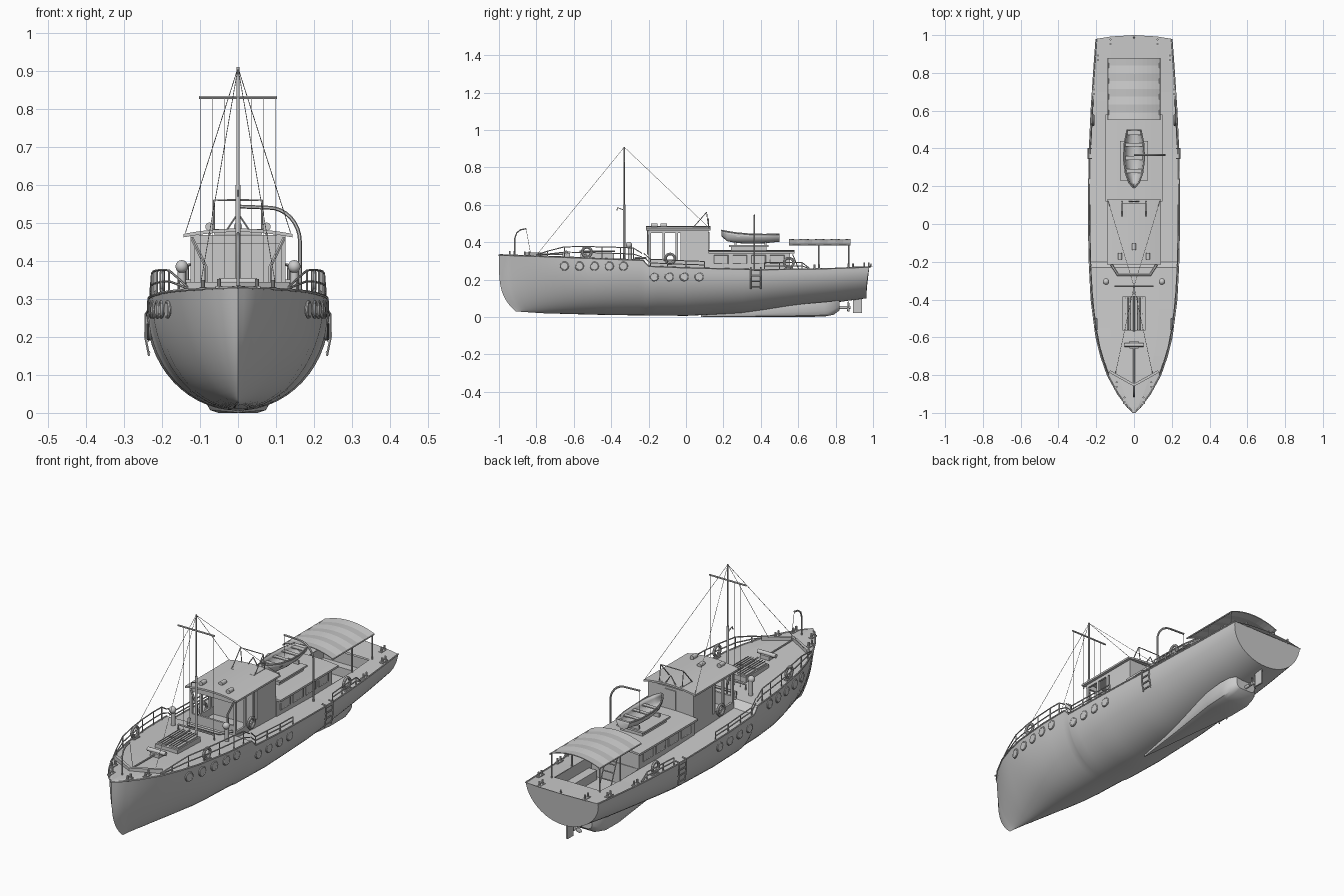
import bpy, bmesh, math
from math import sin, cos, pi
from mathutils import Vector

if "Cube" in bpy.data.objects:
    bpy.data.objects.remove(bpy.data.objects["Cube"])

mat = bpy.data.materials.new("plain grey")
mat.diffuse_color = (0.6, 0.6, 0.6, 1)
mat.use_nodes = True
mat.node_tree.nodes["Principled BSDF"].inputs["Base Color"].default_value = mat.diffuse_color

def finish(ob, smooth=False):
    ob.data.materials.clear()
    ob.data.materials.append(mat)
    if smooth:
        bpy.ops.object.select_all(action='DESELECT')
        ob.select_set(True)
        bpy.context.view_layer.objects.active = ob
        bpy.ops.object.shade_smooth_by_angle(angle=math.radians(35))
    return ob

def mesh(name, verts, faces, smooth=False):
    me = bpy.data.meshes.new(name)
    me.from_pydata(verts, [], faces)
    bm = bmesh.new(); bm.from_mesh(me)
    bmesh.ops.remove_doubles(bm, verts=bm.verts, dist=1e-5)
    bmesh.ops.dissolve_degenerate(bm, edges=bm.edges, dist=1e-5)
    bmesh.ops.recalc_face_normals(bm, faces=bm.faces)
    bm.to_mesh(me); bm.free()
    ob = bpy.data.objects.new(name, me)
    bpy.context.collection.objects.link(ob)
    return finish(ob, smooth)

BOX = [(0, 1, 3, 2), (4, 6, 7, 5), (0, 4, 5, 1), (2, 3, 7, 6), (0, 2, 6, 4), (1, 5, 7, 3)]
def boxes(name, items):
    v, f = [], []
    for x0, x1, y0, y1, z0, z1 in items:
        n = len(v)
        v += [(x, y, z) for x in (x0, x1) for y in (y0, y1) for z in (z0, z1)]
        f += [tuple(i + n for i in q) for q in BOX]
    return mesh(name, v, f)

def tubes(name, paths, r):
    cu = bpy.data.curves.new(name, 'CURVE')
    cu.dimensions = '3D'; cu.bevel_depth = r; cu.bevel_resolution = 1; cu.use_fill_caps = True
    for p in paths:
        s = cu.splines.new('POLY'); s.points.add(len(p) - 1)
        for q, c in zip(s.points, p):
            q.co = (*c, 1)
    tmp = bpy.data.objects.new(name + "_curve", cu)
    bpy.context.collection.objects.link(tmp)
    me = bpy.data.meshes.new_from_object(tmp.evaluated_get(bpy.context.evaluated_depsgraph_get()))
    bpy.data.objects.remove(tmp)
    ob = bpy.data.objects.new(name, me)
    bpy.context.collection.objects.link(ob)
    return finish(ob, True)

def both(paths):
    return paths + [[(-x, y, z) for x, y, z in p] for p in paths]
def both_boxes(items):
    return items + [(-b[1], -b[0], *b[2:]) for b in items]
def ring(name, c, R, r, rot=(0, pi / 2, 0)):
    bpy.ops.mesh.primitive_torus_add(location=c, rotation=rot, major_radius=R, minor_radius=r,
                                     major_segments=20, minor_segments=8)
    ob = bpy.context.object; ob.name = name
    return finish(ob, True)
def cyl(name, c, r, h, rot=(0, 0, 0), n=14):
    bpy.ops.mesh.primitive_cylinder_add(location=c, rotation=rot, radius=r, depth=h, vertices=n)
    ob = bpy.context.object; ob.name = name
    return finish(ob, True)
def interp(tab, y):
    for (a, p), (b, q) in zip(tab, tab[1:]):
        if y <= b:
            return p + (q - p) * max(0, (y - a) / (b - a))
    return tab[-1][1]

# hull lines
WID = [(-1, 0), (-.97, .033), (-.9, .085), (-.8, .14), (-.7, .175), (-.6, .2), (-.4, .226), (-.2, .236),
       (0, .24), (.2, .239), (.4, .235), (.6, .226), (.8, .213), (1, .2)]
BOT = [(-1, .03), (-.8, .02), (-.4, .01), (0, .006), (.3, .02), (.6, .055), (1, .1)]
TOP = [(-1, .33), (-.7, .32), (-.4, .308), (-.23, .302), (-.2, .27), (0, .262), (.4, .252), (.7, .256), (1, .266)]
W = lambda y: interp(WID, y)
Z = lambda y: interp(TOP, y)
ST = sorted([-1 + .05 * i for i in range(41)] + [-.985, -.97, -.93, -.23, -.21, .56, .86, .98])
NV = 14
def hull_point(y, side, k):
    t = k / NV * pi / 2
    h, b = 1 - cos(t), max(0, (-.5 - y) / .5)
    f = (1 - b) * sin(t) + b * h ** .65
    yy = y + .09 * (1 - h) ** 4 * b ** 2
    if y > .8:
        yy -= (y - .8) / .2 * (.035 * (1 - h) + .02 * f * f)
    return (side * W(y) * f, yy, interp(BOT, y) + (Z(y) - interp(BOT, y)) * h)
sec = [(s, k) for s, k in [(-1, k) for k in range(NV, 0, -1)] + [(1, k) for k in range(NV + 1)]]
v = [hull_point(y, s, k) for y in ST for s, k in sec]
n = len(sec)
f = [(i * n + j, i * n + j + 1, (i + 1) * n + j + 1, (i + 1) * n + j) for i in range(len(ST) - 1) for j in range(n - 1)]
f.append(tuple(range((len(ST) - 1) * n, len(ST) * n)))
mesh("hull", v, f, True)

# deck with open cockpit well
v, f = [], []
for y in ST:
    c = min(.13, W(y) * .6)
    for x in (-W(y), -c, 0, c, W(y)):
        q = x / max(W(y), 1e-4)
        v.append((x, y - (max(0, y - .8) / .2 * .02 * q * q), Z(y) + .006 * (1 - q * q)))
for i in range(len(ST) - 1):
    for j in range(4):
        if not (j in (1, 2) and .555 < ST[i] < .855):
            f.append((i * 5 + j, i * 5 + j + 1, i * 5 + j + 6, i * 5 + j + 5))
mesh("deck", v, f)
mesh("cockpit_well", [(x, y, z) for x in (-.13, .13) for y in (.56, .86) for z in (.16, .26)],
     [BOX[0], BOX[1], BOX[2], BOX[3], BOX[4]])
boxes("cockpit_benches", both_boxes([(.085, .13, .58, .86, .16, .205)]) + [(-.085, .085, .82, .86, .16, .205)])
# gunwale strip
tubes("gunwale", both([[hull_point(y, 1, NV) for y in ST]]), .004)
# bow breakwater
mesh("breakwater", [(x, y, z) for x, y in ((-.135, -.785), (0, -.86), (.135, -.785), (.125, -.775), (0, -.845), (-.125, -.775))
     for z in (.322, .345)], [(0, 2, 3, 1), (2, 4, 5, 3), (6, 8, 9, 7), (8, 10, 11, 9), (1, 3, 9, 11), (3, 5, 7, 9)])

# stern fairing under the hull, shaft, propeller and rudder
KEEL = [(.08, .002, 0, .01), (.35, .04, 0, .035), (.63, .085, 0, .07), (.74, .088, .002, .08), (.79, .078, .012, .085), (.82, .055, .035, .09)]
v = [(w * a, y, z0 + (z1 - z0) * b) for y, w, z0, z1 in KEEL
     for a, b in ((-1, 1), (-1, .4), (-.85, .1), (-.6, 0), (.6, 0), (.85, .1), (1, .4), (1, 1))]
f = [(i * 8 + j, i * 8 + (j + 1) % 8, i * 8 + 8 + (j + 1) % 8, i * 8 + 8 + j) for i in range(5) for j in range(8)]
mesh("stern_fairing", v, f + [tuple(range(8)), tuple(range(40, 48))], True)
cyl("propeller_shaft", (0, .84, .05), .008, .08, (pi / 2, 0, 0))
for k in range(3):
    bpy.ops.mesh.primitive_uv_sphere_add(segments=10, ring_count=6, radius=1)
    ob = bpy.context.object; ob.name = "propeller_blade"
    a = k * 2 * pi / 3
    ob.scale = (.011, .003, .016); ob.rotation_euler = (0, a, .5)
    ob.location = (.017 * sin(a), .868, .05 + .017 * cos(a)); finish(ob, True)
boxes("rudder", [(-.004, .004, .892, .94, .022, .1), (-.005, .005, .905, .915, .08, .12)])

# wheelhouse
def roof(name, hw, y0, y1, z, rise, th, n=10, wave=0, ny=1):
    v, f = [], []
    for j in range(ny + 1):
        y = y0 + (y1 - y0) * j / ny
        for i in range(n + 1):
            a = 2 * i / n - 1
            h = z + rise * (1 - a * a) + wave * cos(j * pi)
            v += [(hw * a, y, h), (hw * a, y, h + th)]
    m = 2 * n + 2
    for j in range(ny):
        for i in range(n):
            p = j * m + 2 * i
            f += [(p, p + 2, p + m + 2, p + m), (p + 1, p + 3, p + m + 3, p + m + 1)]
        f += [(j * m + e, j * m + e + 1, j * m + m + e + 1, j * m + m + e) for e in (0, 2 * n)]
    for b in (0, ny * m):
        f += [(b + 2 * i, b + 2 * i + 1, b + 2 * i + 3, b + 2 * i + 2) for i in range(n)]
    return mesh(name, v, f)
roof("wheelhouse_roof", .143, -.215, .13, .462, .014, .009)
boxes("wheelhouse_walls", both_boxes([(.115, .125, -.2, -.03, .25, .305), (.115, .125, -.2, -.03, .45, .466)]
      + [(.115, .125, y, y + .012, .3, .455) for y in (-.2, -.125, -.055)])
      + [(-.125, .125, -.2, -.19, .25, .335), (-.125, .125, -.2, -.19, .445, .468), (-.125, .125, -.03, .12, .25, .466)])
tubes("windscreen_braces", both([[(.122, -.203, .462), (.085, -.203, .385), (.085, -.203, .335)]]), .005)
tubes("front_coaming", [[(-.12, -.215, .315), (-.085, -.27, .315), (.085, -.27, .315), (.12, -.215, .315)]], .007)
boxes("rear_door", [(-.03, .03, .12, .125, .36, .455)])
for x, y in ((-.075, -.17), (.075, -.17), (0, -.12)):
    cyl("roof_lamp", (x, y, .49), .011, .035, (pi / 2, 0, 0))
    cyl("lamp_foot", (x, y, .48), .004, .02)
tubes("roof_hatch_frame", both([[(.063, .035, .48), (.063, .12, .48), (.063, .11, .56), (0, .11, .56)],
      [(.063, .11, .56), (.063, .04, .48)], [(0, .12, .525), (.03, .12, .48)]]), .0025)
boxes("roof_hatch", [(-.063, .063, .035, .12, .47, .484)])

# aft cabin
boxes("cabin_walls", [(-.13, .13, .12, .555, .245, .342)])
roof("cabin_roof", .15, .12, .58, .339, .008, .01)
win = [(y, y + .075) for y in (.15, .25, .35, .45)]
for a, b in win:
    tubes("cabin_window_frame", both([[(.131, a, .285), (.131, b, .285), (.131, b, .33), (.131, a, .33), (.131, a, .285)]]), .003)
boxes("cabin_windows", both_boxes([(.129, .132, a, b, .285, .33) for a, b in win]))
boxes("cabin_skylight", [(-.06, .06, .24, .43, .35, .375), (-.075, .075, .23, .44, .375, .384)])
# cockpit awning
roof("awning", .138, .55, .88, .384, .028, .004, 12, .002, 8)
tubes("awning_frame", both([[(.133, y, .255), (.133, y, .388)] for y in (.71, .87)]
      + [[(.136, .55, .386), (.136, .88, .386)]]), .004)
# cockpit steps
tubes("cockpit_steps", [[(x, .64, .165), (x, .57, .335)] for x in (-.03, .03)]
      + [[(-.03, .64 - .014 * k, .165 + .034 * k), (.03, .64 - .014 * k, .165 + .034 * k)] for k in range(1, 5)], .003)

# dinghy
DIN = [(.19, .002, .43, .463), (.22, .027, .405, .457), (.27, .045, .395, .449), (.34, .054, .392, .443), (.42, .052, .394, .441), (.5, .036, .402, .443)]
v = [(w * sin(a), y, z1 - (z1 - z0) * cos(a)) for y, w, z0, z1 in DIN for a in [(-90 + 18 * k) * pi / 180 for k in range(11)]]
f = [(i * 11 + j, i * 11 + j + 1, i * 11 + j + 12, i * 11 + j + 11) for i in range(5) for j in range(10)]
ob = mesh("dinghy", v, f + [tuple(range(55, 66))], True)
ob.modifiers.new("shell", 'SOLIDIFY').thickness = .004
tubes("dinghy_rim", both([[(w, y, z) for y, w, _, z in DIN]]), .004)
boxes("dinghy_seats", [(-.046, .046, y, y + .02, .428, .433) for y in (.27, .34, .41)] + [(-.035, .035, .47, .495, .428, .433)])
boxes("dinghy_chocks", [(-.04, .04, y, y + .01, .38, .402) for y in (.26, .42)])
# boat davit
tubes("boat_davit", [[(.163, .365, .25), (.163, .365, .45)] + [(.08 + .083 * cos(a), .365, .45 + .09 * sin(a))
      for a in [k * pi / 16 for k in range(1, 9)]] + [(0, .365, .543)]], .005)
tubes("davit_fall", [[(0, .365, .543), (0, .365, .435)]], .0015)

# mast and rigging
cyl("mast", (0, -.33, .45), .0065, .3)
cyl("topmast", (0, -.33, .755), .004, .31)
tubes("yard", [[(-.102, -.33, .83), (.102, -.33, .83)]], .004)
tubes("halyards", both([[(x, -.33, .83), (x, -.33, .315)] for x in (.035, .068, .098)]), .001)
tubes("stays", both([[(0, -.33, .908), (.1, -.8, .33)], [(0, -.33, .908), (.138, .125, .475)]]), .001)
tubes("pin_rail", [[(-.1, -.33, .335), (.1, -.33, .335)]] + [[(x, -.33, .3), (x, -.33, .335)] for x in (-.1, .1)], .004)
tubes("mast_arm", [[(0, -.33, .57), (0, -.365, .585), (0, -.37, .57)]], .003)
# bow davit
tubes("bow_davit", [[(0, -.915, .33), (0, -.915, .42), (0, -.905, .45), (0, -.885, .466), (0, -.855, .472)]], .004)
tubes("bow_davit_line", [[(0, -.855, .472), (0, -.83, .335)]], .0012)

# foredeck fittings
boxes("deck_skylight", [(-.062, .062, -.565, -.385, .31, .338)]
      + both_boxes([(.008, .056, a, a + .075, .338, .345) for a in (-.555, -.47)]))
tubes("skylight_bars", both([[(x, -.56, .35), (x, -.39, .35)] for x in (.018, .032, .046)]), .002)
tubes("skylight_ridge", [[(0, -.57, .352), (0, -.38, .352)]], .004)
cyl("windlass", (0, -.64, .345), .01, .1, (0, pi / 2, 0))
boxes("windlass_base", [(-.025, .025, -.66, -.62, .32, .342)])
tubes("anchor_chain", [[(0, -.65, .335), (0, -.84, .337)]], .004)
for s in (-1, 1):
    cyl("vent_pipe", (s * .148, -.3, .345), .011, .08)
    bpy.ops.mesh.primitive_uv_sphere_add(segments=14, ring_count=8, radius=.017, location=(s * .148, -.305, .385))
    bpy.context.object.name = "vent_cowl"; finish(bpy.context.object, True)
    # portholes
    for y, z in [(q, .272) for q in (-.65, -.57, -.49, -.41, -.335)] + [(q, .215) for q in (-.17, -.09, -.01, .07)]:
        h = (z - interp(BOT, y)) / (Z(y) - interp(BOT, y))
        x = W(y) * math.sqrt(1 - (1 - h) ** 2)
        yaw = math.atan2(W(y + .02) - W(y - .02), .04)
        ring("porthole_rim", (s * x, y, z), .02, .0045, (0, pi / 2, -s * yaw))
        cyl("porthole_glass", (s * x, y, z), .018, .006, (0, pi / 2, -s * yaw))
    # lifebuoys
    for x, y, z in ((W(-.53) - .01, -.53, .347), (.133, -.085, .312), (W(.55) - .012, .55, .29)):
        ring("lifebuoy", (s * x, y, z), .025, .007)
    # mooring bitts
    for x, y in ((.05, -.93), (.092, -.85), (.198, -.525), (.218, .555), (.212, .7), (.19, .88), (.125, .965)):
        for d in (-.012, .012):
            cyl("bitt_post", (s * x, y + d, Z(y) + .012), .005, .026, n=10)
        boxes("bitt_base", [(s * x - .009, s * x + .009, y - .022, y + .022, Z(y), Z(y) + .006)])

# guard rails
def rail(name, ys, heights, posts):
    e = lambda y, z: (W(y) - .006, y, z)
    p = [[e(y, z) for y, z in zip(ys, heights)], [e(y, (z + Z(y)) / 2) for y, z in zip(ys, heights)]]
    p += [[e(y, Z(y)), e(y, interp(list(zip(ys, heights)), y))] for y in posts]
    tubes(name, both(p), .003)
rail("foredeck_rail", [-.8, -.74, -.65, -.55, -.45, -.35, -.28, -.235], [.332, .352, .375, .376, .375, .372, .368, .34],
     [-.74, -.65, -.55, -.45, -.35, -.28])
rail("side_rail", [-.225, -.19, -.1, 0, .1], [.34, .308, .305, .3, .297], [-.19, -.1, 0, .1])
rail("aft_rail", [.42, .5, .62, .66], [.29, .292, .292, .26], [.42, .5, .62])
# boarding ladders
tubes("boarding_ladder", both([[(.222, y, .265), (.243, y, .262), (.244, y, .2), (.234, y, .15)] for y in (.347, .4)]
      + [[(.243 - .003 * k, .347, .25 - .03 * k), (.243 - .003 * k, .4, .25 - .03 * k)] for k in range(4)]), .0035)
# small stern staff
tubes("stern_staff", [[(0, .985, .265), (0, .99, .285)]], .004)
